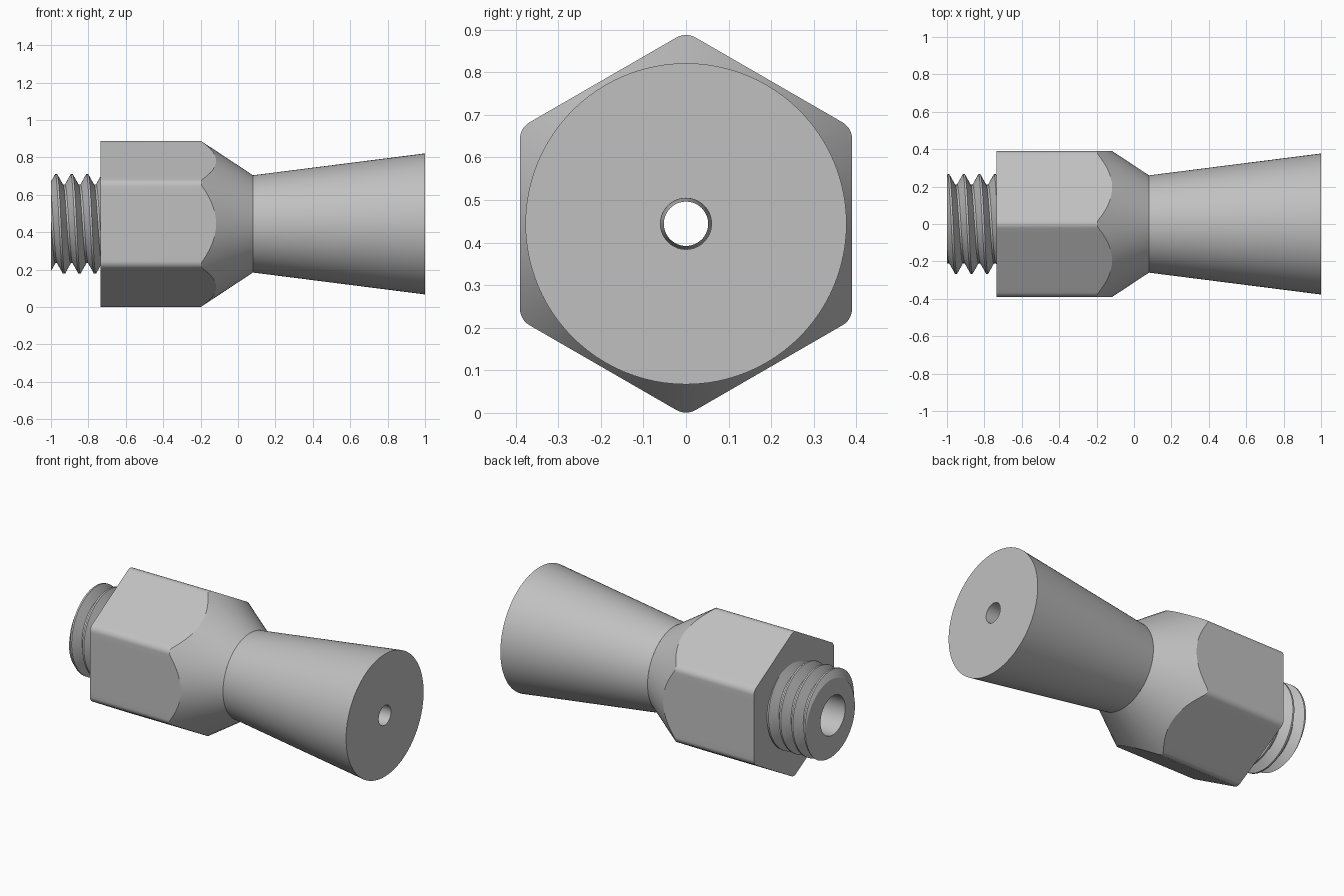
import bpy, bmesh, math

if "Cube" in bpy.data.objects:
    bpy.data.objects.remove(bpy.data.objects["Cube"], do_unlink=True)

AXIS_Z = 0.444
TAU = math.tau

metal = bpy.data.materials.new("grey metal")
metal.use_nodes = True
GREY = (0.53, 0.53, 0.53, 1)
metal.diffuse_color = GREY
metal.node_tree.nodes["Principled BSDF"].inputs["Base Color"].default_value = GREY


def loft(name, rings, angle=25):
    """Skin rings of (x, radius, theta) points running around the x axis."""
    bm = bmesh.new()
    rows = [[bm.verts.new((x, r * math.cos(t), AXIS_Z + r * math.sin(t)))
             for x, r, t in ring] for ring in rings]
    for a, b in zip(rows, rows[1:]):
        for i in range(len(a) - 1):
            bm.faces.new((a[i], a[i + 1], b[i + 1], b[i]))
    bmesh.ops.remove_doubles(bm, verts=bm.verts, dist=1e-5)
    mesh = bpy.data.meshes.new(name)
    bm.to_mesh(mesh)
    bm.free()
    mesh.materials.append(metal)
    obj = bpy.data.objects.new(name, mesh)
    bpy.context.collection.objects.link(obj)
    bpy.ops.object.select_all(action="DESELECT")
    obj.select_set(True)
    bpy.context.view_layer.objects.active = obj
    bpy.ops.object.shade_smooth_by_angle(angle=math.radians(angle))
    return obj


def circle(x, r, n=96):
    return [(x, r, TAU * i / n) for i in range(n + 1)]


# Hexagon outline with rounded corners, as (radius, theta)
APOTHEM, FILLET = 0.39, 0.045
centre = (APOTHEM - FILLET) / math.cos(math.pi / 6)
corners = []
for k in range(6):
    c = math.radians(30 + 60 * k)
    for j in range(-3, 4):
        n = c + math.radians(10 * j)
        corners.append((centre * math.cos(c) + FILLET * math.cos(n),
                        centre * math.sin(c) + FILLET * math.sin(n)))
outline = []
for i, (y, z) in enumerate(corners):
    y2, z2 = corners[(i + 1) % len(corners)]
    steps = 12 if i % 7 == 6 else 1
    for s in range(steps):
        f = s / steps
        py, pz = y + (y2 - y) * f, z + (z2 - z) * f
        outline.append((math.hypot(py, pz), math.atan2(pz, py)))
outline.append(outline[0])

# Hex body, cut by a cone that narrows to the neck
HEX_X, NECK_X, NECK_R, SLOPE = -0.735, 0.08, 0.26, 0.66
loft("hex_body", [
    [(HEX_X, 0.19, t) for r, t in outline],
    [(HEX_X, r, t) for r, t in outline],
    [(NECK_X - (r - NECK_R) / SLOPE, r, t) for r, t in outline],
    [(NECK_X, NECK_R, t) for r, t in outline],
])

# Flared outlet with its flat end
loft("flared_outlet", [circle(NECK_X, NECK_R), circle(1, 0.377), circle(1, 0.06)])

# Bore: slight flare from the throat to the outlet, wide at the threaded inlet
loft("bore", [circle(1, 0.06), circle(0.1, 0.052), circle(-0.1, 0.12), circle(-1, 0.12)])

# Helical thread with flat crests and roots
PITCH, CREST_X, MAJOR, MINOR = 0.083, -0.972, 0.266, 0.21
FLAT = PITCH / 16
KNOTS = (-FLAT, FLAT, PITCH / 2 - FLAT, PITCH / 2 + FLAT)


def thread_point(x, t):
    x = min(max(x, -1), HEX_X)
    u = (x - CREST_X - PITCH * (t / TAU - 0.25)) % PITCH
    u = min(u, PITCH - u)
    f = min(max((u - FLAT) / (PITCH / 2 - 2 * FLAT), 0), 1)
    return x, MAJOR + (MINOR - MAJOR) * f, t


rings = [circle(-1, 0.12)]
for turn in range(-2, 5):
    for knot in KNOTS:
        start = CREST_X + PITCH * (turn - 0.25) + knot
        rings.append([thread_point(start + PITCH * t / TAU, t) for _, _, t in circle(0, 1)])
loft("threaded_inlet", rings)
